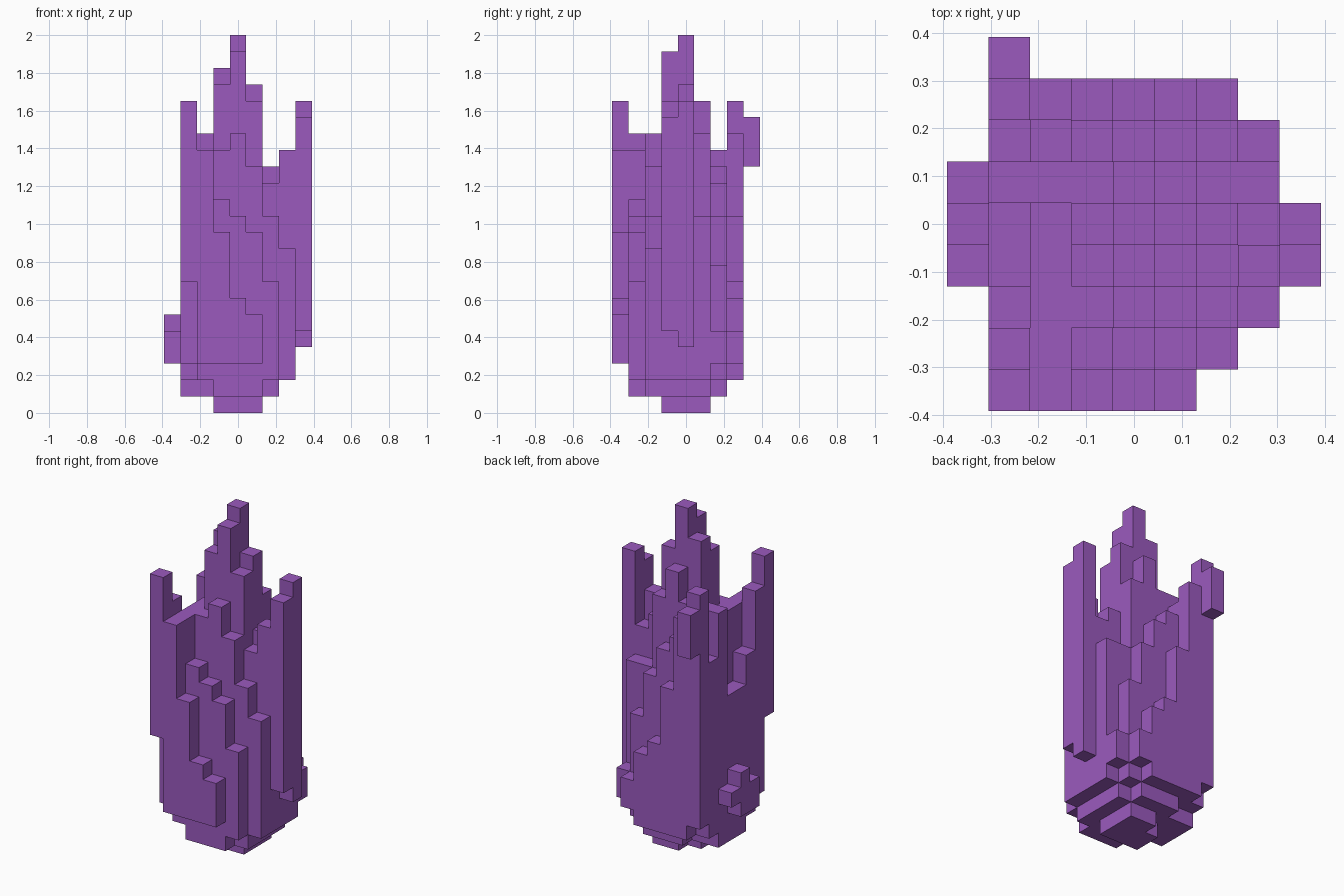
import bpy
import bmesh
from mathutils import Vector

cube = bpy.data.objects.get("Cube")
if cube:
    bpy.data.objects.remove(cube, do_unlink=True)

LEVELS = 23
SIZE = 2 / LEVELS

# Column plans, back row first, left to right; base-36 levels, dot = empty
TOPS = (".i.......",
        ".jhc875..",
        ".egfec95.",
        "5hhhjhcc.",
        "6bglnkfej",
        "5bgkmjegi",
        ".dgghfca.",
        ".hgdcb8..",
        ".jgb76...")
BOTTOMS = (".f.......",
           ".322223..",
           ".2211123.",
           "41110012.",
           "311000124",
           "311000125",
           ".2211112.",
           ".321112..",
           ".83333...")

# Flat purple crystal material
purple = bpy.data.materials.new("crystal_purple")
purple.use_nodes = True
color = (0.328, 0.102, 0.515, 1)
purple.diffuse_color = color
purple.node_tree.nodes["Principled BSDF"].inputs["Base Color"].default_value = color


def filled_cells():
    """Every block of the cluster, as grid positions centred on x and y."""
    cells = set()
    for row, (tops, bottoms) in enumerate(zip(TOPS, BOTTOMS)):
        for col, (top, bottom) in enumerate(zip(tops, bottoms)):
            if top != ".":
                for level in range(int(bottom, 36), int(top, 36)):
                    cells.add((col - 4, 4 - row, level))
    return cells


def build_blocks(name, cells, material):
    """Skin the outside of the blocks with square faces."""
    bm = bmesh.new()
    for cell in cells:
        centre = Vector(cell) + Vector((0, 0, 0.5))
        for axis in range(3):
            for sign in (-1, 1):
                step = Vector((0, 0, 0))
                step[axis] = sign
                if tuple(int(c + s) for c, s in zip(cell, step)) in cells:
                    continue
                u = Vector((0, 0, 0))
                u[(axis + 1) % 3] = 0.5
                v = step.cross(u)
                middle = centre + step / 2
                corners = (middle - u - v, middle + u - v,
                           middle + u + v, middle - u + v)
                bm.faces.new([bm.verts.new(p * SIZE) for p in corners])
    bmesh.ops.remove_doubles(bm, verts=bm.verts, dist=SIZE / 100)
    mesh = bpy.data.meshes.new(name)
    bm.to_mesh(mesh)
    bm.free()
    mesh.materials.append(material)
    obj = bpy.data.objects.new(name, mesh)
    bpy.context.collection.objects.link(obj)
    return obj


# Stepped crystal cluster with spires and a tapered underside
build_blocks("crystal_cluster", filled_cells(), purple)
